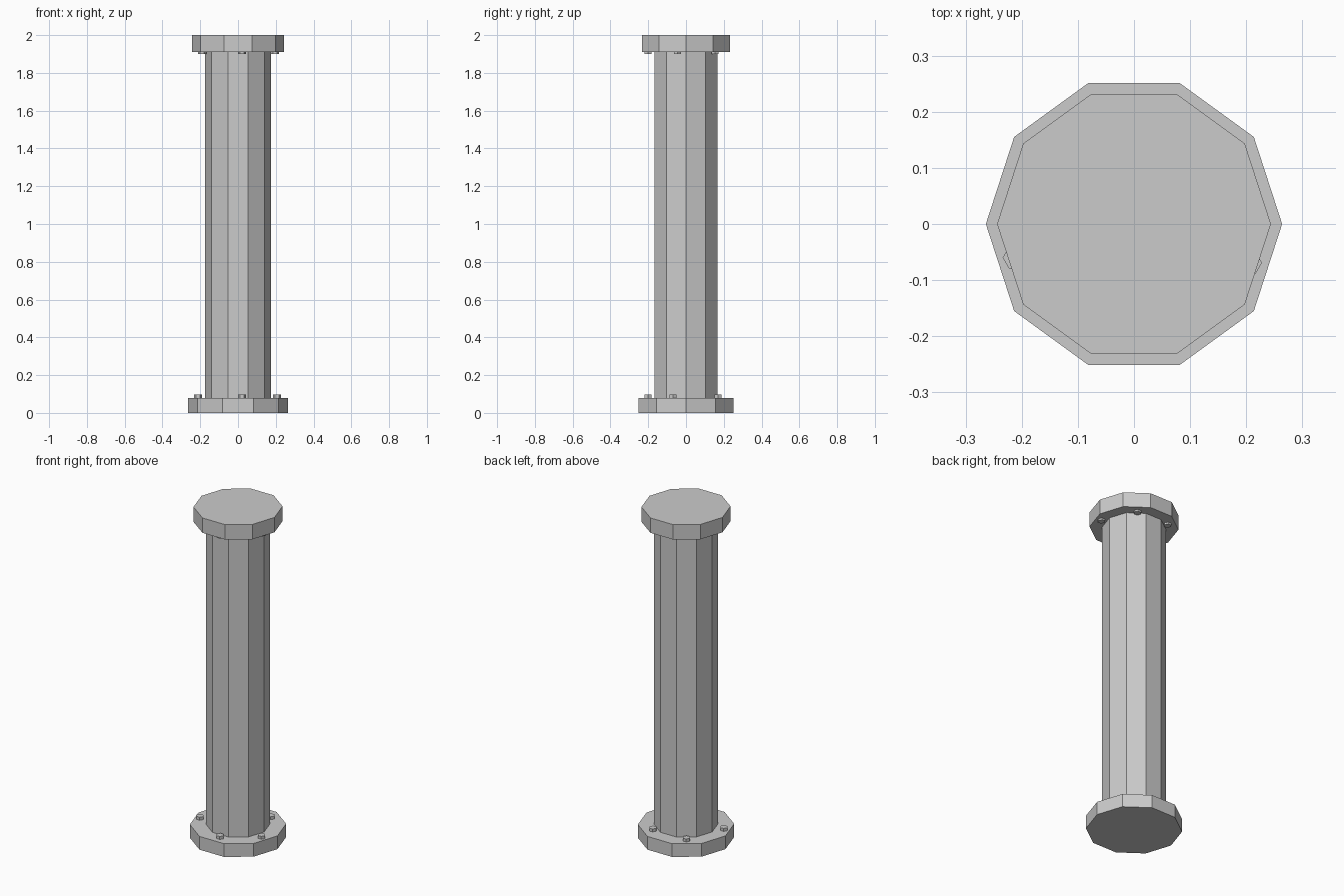
import bpy
from math import radians

if "Cube" in bpy.data.objects:
    bpy.data.objects.remove(bpy.data.objects["Cube"])


def prism(name, sides, radius, z0, z1, x=0.0, y=0.0, turn=0.0):
    """Flat-shaded upright prism with one corner on +x (before turning)."""
    bpy.ops.mesh.primitive_cylinder_add(
        vertices=sides, radius=radius, depth=z1 - z0,
        location=(x, y, (z0 + z1) / 2),
        rotation=(0, 0, radians(turn)))
    bpy.context.object.name = name


# Ten-sided flanges and shaft; 18 degrees puts a corner on the x axis
prism("base_flange", 10, 0.264, 0.0, 0.08, turn=18)
prism("shaft", 10, 0.175, 0.08, 1.91, turn=18)
prism("top_flange", 10, 0.244, 1.91, 2.0, turn=18)

# Five slightly uneven bolts on each flange
base_bolts = [(0.206, -0.069), (0.103, 0.169), (-0.122, 0.17),
              (-0.212, -0.06), (0.021, -0.201)]
top_bolts = [(0.195, -0.045), (0.103, 0.153), (-0.112, 0.153),
             (-0.19, -0.045), (0.021, -0.201)]
for i, (x, y) in enumerate(base_bolts):
    prism(f"base_bolt_{i + 1}", 6, 0.022, 0.07, 0.098, x, y, 30)
for i, (x, y) in enumerate(top_bolts):
    prism(f"top_bolt_{i + 1}", 6, 0.022, 1.899, 1.92, x, y, 30)
